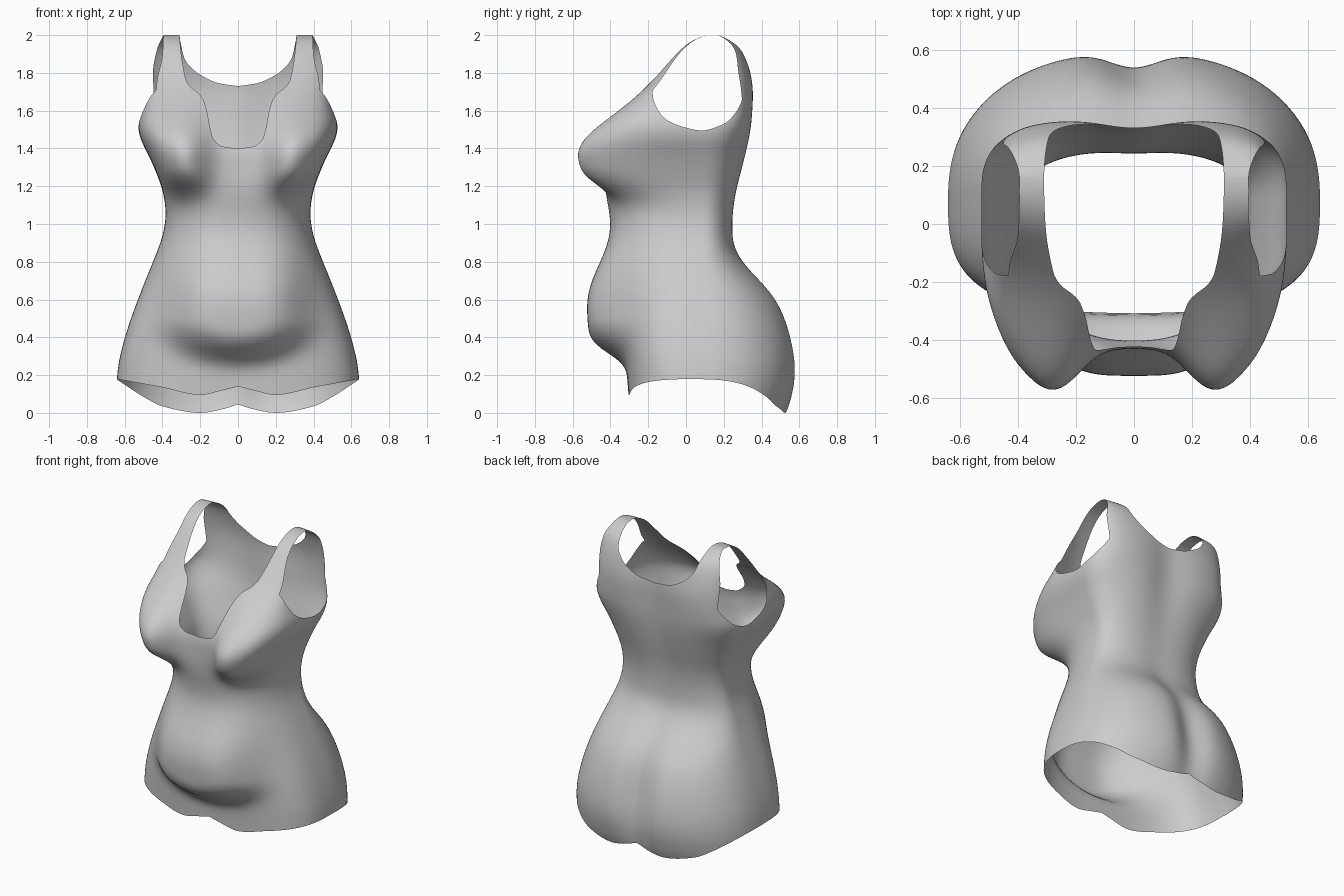
import bpy, bmesh, math

cube = bpy.data.objects.get("Cube")
if cube:
    bpy.data.objects.remove(cube)

RINGS, SIDES = 120, 180


def curve(points):
    """Smooth, non-overshooting curve through (input, output) points."""
    xs, ys = zip(*points)
    slope = [(ys[i + 1] - ys[i]) / (xs[i + 1] - xs[i]) for i in range(len(xs) - 1)]
    tan = [slope[0]]
    for a, b in zip(slope, slope[1:]):
        tan.append(2 * a * b / (a + b) if a * b > 0 else 0)
    tan.append(slope[-1])

    def value(x):
        if x <= xs[0]:
            return ys[0]
        if x >= xs[-1]:
            return ys[-1]
        i = max(k for k in range(len(xs) - 1) if xs[k] <= x)
        h = xs[i + 1] - xs[i]
        s = (x - xs[i]) / h
        u = 1 - s
        return (ys[i] * (1 + 2 * s) * u * u + ys[i + 1] * s * s * (3 - 2 * s)
                + h * s * u * (tan[i] * u - tan[i + 1] * s))
    return value


def level(z):
    """Height to ring parameter, closing rings up towards the shoulders."""
    return math.asin(min(z / 2, 1)) * 2 / math.pi


def by_height(points):
    """Profile by height, softened over a small window."""
    raw = curve([(level(z), v) for z, v in points])

    def value(t):
        step = min(.015, t / 2, (1 - t) / 2)
        return sum(raw(t + k * step) for k in range(-2, 3)) / 5
    return value


# Body profiles by height
half_width = by_height([(0, .645), (.18, .645), (.3, .625), (.4, .6), (.6, .53), (.8, .45),
                        (.9, .41), (1, .382), (1.1, .382), (1.2, .405), (1.3, .445),
                        (1.4, .49), (1.5, .538), (1.57, .518), (1.65, .495), (2, .49)])
front_y = by_height([(0, -.3), (.18, -.31), (.4, -.33), (.7, -.35), (1, -.385), (1.2, -.43),
                     (1.4, -.43), (1.5, -.38), (1.6, -.31), (1.73, -.2), (1.85, -.1),
                     (1.95, 0), (1.99, .08), (2, .15)])
back_y = by_height([(0, .54), (.07, .57), (.2, .597), (.3, .59), (.45, .557), (.6, .495),
                    (.7, .41), (.78, .315), (.85, .265), (.95, .25), (1.1, .26), (1.3, .31),
                    (1.5, .35), (1.7, .36), (1.8, .345), (1.92, .3), (1.98, .22), (2, .15)])
front_square = by_height([(0, 3), (.4, 3), (1, 2.4), (1.4, 2.5), (1.65, 4), (2, 4)])
back_square = by_height([(0, 2.3), (1, 2.4), (1.4, 2.7), (1.65, 4), (2, 4)])

# Opening outlines
neck_front = curve([(0, 1.4), (.08, 1.41), (.13, 1.45), (.15, 1.52), (.165, 1.6),
                    (.19, 1.67), (.27, 1.75), (.295, 1.86), (.31, 2), (.32, 2.2)])
neck_back = curve([(0, 1.73), (.1, 1.745), (.2, 1.79), (.25, 1.83), (.285, 1.88),
                   (.3, 1.94), (.31, 2), (.32, 2.2)])
arm_low = curve([(-.2, 2), (-.17, 1.65), (-.1, 1.55), (0, 1.51), (.08, 1.495),
                 (.2, 1.53), (.27, 1.6), (.33, 1.74)])
strap_front = curve([(1.6, .44), (1.75, .43), (1.9, .4), (2, .395)])
strap_back = curve([(1.6, .44), (1.8, .45), (1.92, .43), (2, .395)])
hem_front = curve([(0, .14), (.08, .12), (.2, .095), (.4, .135), (.645, .18)])
hem_back = curve([(0, .045), (.08, .02), (.2, 0), (.4, .035), (.5, .085), (.645, .18)])


def bell(d, size):
    return math.exp(-(d / size) ** 2 / 2)


def dome(d, size):
    """Fuller, flatter-topped bump than a bell."""
    return math.exp(-abs(d / size) ** 3)


def body_point(t, angle):
    z = 2 * math.sin(t * math.pi / 2)
    c, s = math.cos(angle), math.sin(angle)
    n = front_square(t) if s < 0 else back_square(t)
    r = (abs(c) ** n + abs(s) ** n) ** (-1 / n)
    mid = .08 + .07 * t ** 8
    x = half_width(t) * r * c
    edge = front_y(t) if s < 0 else back_y(t)
    y = mid + (edge - mid) * r * abs(s)
    facing = 1 - (1 - min(1, r * abs(s))) ** 4
    if s < 0:
        # bust and rounded belly
        lift = z - 1.34
        bust = .225 * dome(abs(x) - .37, .2) * (bell(lift, .165) if lift > 0 else dome(lift, .17))
        u, rise = x / .35, z - .5
        if rise > 0:
            spread = u ** 4 + (rise / .35) ** 2.6
        else:
            spread = (u * u + (rise / .2) ** 2) ** 2
        y -= facing * (bust + .185 * math.exp(-spread))
    else:
        # seat cleft and spine hollow
        y -= facing * (.06 * bell(x, .08) * bell(z - .35, .28)
                       + .03 * bell(x, .1) * bell(z - 1.55, .3))
    return x, y, z


# Each rule is positive where fabric is cut away
def neck_rule(p):
    return p.z - (neck_front if p.y < .1 else neck_back)(abs(p.x))


def arm_rule(p):
    strap = strap_front if p.y < .1 else strap_back
    return min(p.z - arm_low(p.y), abs(p.x) - strap(p.z))


def hem_rule(p):
    return (hem_front if p.y < .08 else hem_back)(abs(p.x)) - p.z


def trim(bm, rule):
    """Split edges along the outline and remove the fabric beyond it."""
    inside = {v: rule(v.co) > 0 for v in bm.verts}
    rim = set()
    for e in list(bm.edges):
        a, b = e.verts
        if inside[a] == inside[b]:
            continue
        lo, hi = 0.0, 1.0
        for _ in range(14):
            m = (lo + hi) / 2
            if (rule(a.co.lerp(b.co, m)) > 0) == inside[a]:
                lo = m
            else:
                hi = m
        rim.add(bmesh.utils.edge_split(e, a, min(max(lo, .01), .99))[1])
    bmesh.ops.connect_verts(bm, verts=list(rim))
    gone = [v for v in bm.verts if v not in rim and inside[v]]
    bmesh.ops.delete(bm, geom=gone, context='VERTS')


# Garment shell
bm = bmesh.new()
rows = [[bm.verts.new(body_point(i / RINGS, 2 * math.pi * j / SIDES)) for j in range(SIDES)]
        for i in range(RINGS + 1)]
for low, high in zip(rows, rows[1:]):
    for j in range(SIDES):
        k = (j + 1) % SIDES
        bm.faces.new((low[j], low[k], high[k], high[j]))
bmesh.ops.remove_doubles(bm, verts=bm.verts, dist=.0002)
for rule in (neck_rule, arm_rule, hem_rule):
    trim(bm, rule)
bmesh.ops.remove_doubles(bm, verts=bm.verts, dist=.0005)
for f in bm.faces:
    f.smooth = True

mesh = bpy.data.meshes.new("swimsuit_body")
bm.to_mesh(mesh)
bm.free()
garment = bpy.data.objects.new("swimsuit_body", mesh)
bpy.context.collection.objects.link(garment)

# Plain grey fabric
grey = bpy.data.materials.new("light_grey_fabric")
grey.use_nodes = True
colour = (.6, .6, .6, 1)
grey.diffuse_color = colour
grey.node_tree.nodes["Principled BSDF"].inputs["Base Color"].default_value = colour
mesh.materials.append(grey)
